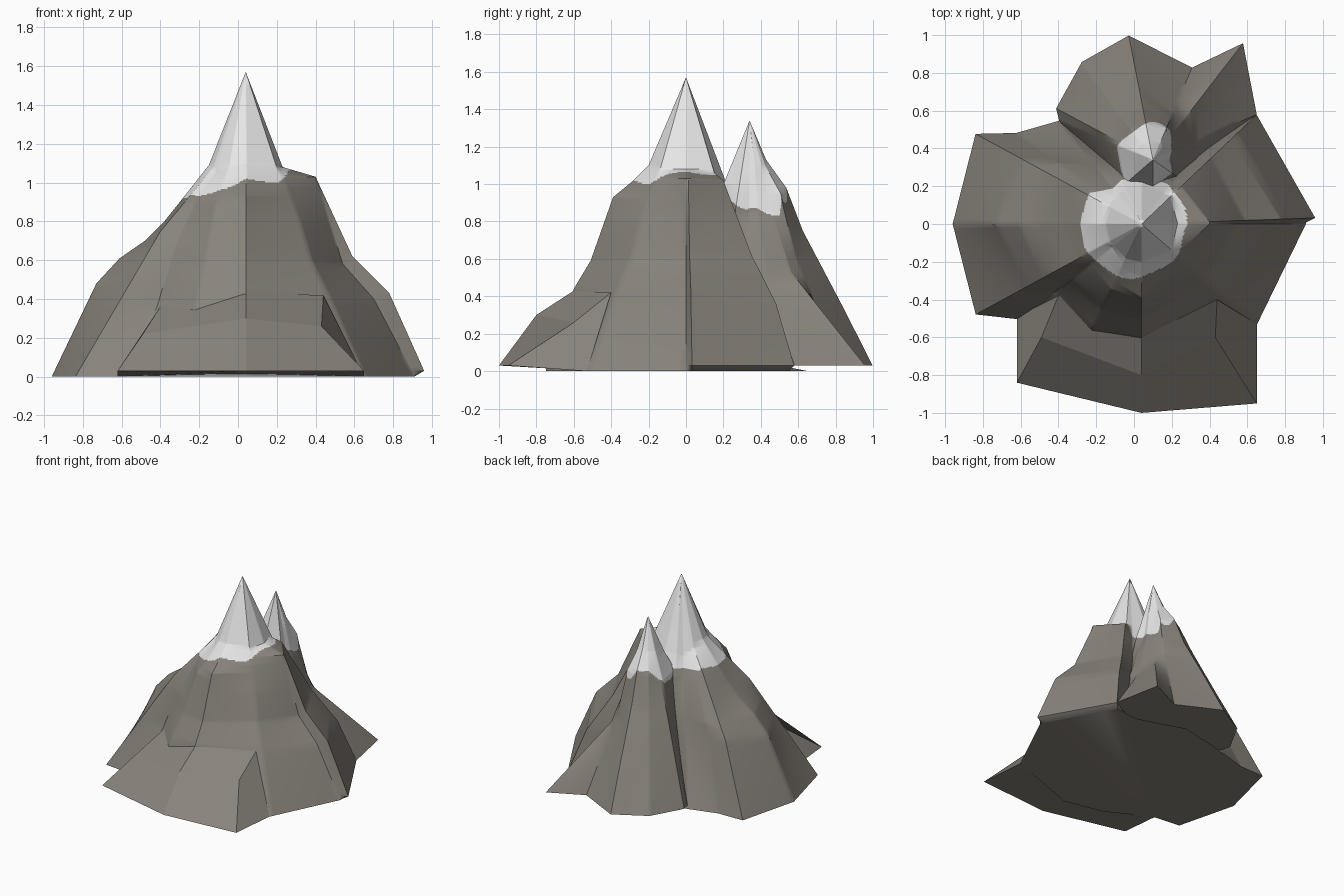
import bpy, bmesh, math

if "Cube" in bpy.data.objects:
    bpy.data.objects.remove(bpy.data.objects["Cube"])


def material(name, color):
    m = bpy.data.materials.new(name)
    m.diffuse_color = (*color, 1)
    m.use_nodes = True
    m.node_tree.nodes["Principled BSDF"].inputs["Base Color"].default_value = m.diffuse_color
    return m


ROCK = material("rock grey", (0.25, 0.228, 0.198))
SNOW = material("snow white", (0.86, 0.86, 0.86))


def finish(name, bm, angle):
    bmesh.ops.remove_doubles(bm, verts=bm.verts, dist=0.0003)
    bmesh.ops.recalc_face_normals(bm, faces=bm.faces)
    me = bpy.data.meshes.new(name)
    bm.to_mesh(me)
    bm.free()
    ob = bpy.data.objects.new(name, me)
    bpy.context.collection.objects.link(ob)
    me.materials.append(ROCK)
    me.materials.append(SNOW)
    bpy.ops.object.select_all(action='DESELECT')
    ob.select_set(True)
    bpy.context.view_layer.objects.active = ob
    bpy.ops.object.shade_smooth_by_angle(angle=math.radians(angle))
    return ob


def radius(profile, z):
    # radius of a ridge profile (top to bottom) at height z
    for (r0, z0), (r1, z1) in zip(profile, profile[1:]):
        if z1 <= z <= z0:
            return r0 + (r1 - r0) * (z0 - z) / (z0 - z1)
    return profile[-1][0]


def peak(name, centre, top, base, ridges, is_snow, n=16):
    # loft a mountain through ridge profiles placed around a centre
    ridges = [(a, [(0, top)] + p) for a, p in ridges]
    zs = {round(z, 3) for _, p in ridges for _, z in p}
    zs |= {round(base + 0.05 * i, 3) for i in range(int((top - base) / 0.05))}
    zs |= {round(0.8 + 0.008 * i, 3) for i in range(40)}  # fine rings at the snow line
    zs = sorted(z for z in zs if z >= base)
    columns = []
    for i, (a, p) in enumerate(ridges):
        b, q = ridges[(i + 1) % len(ridges)]
        for k in range(n):
            t, col = k / n, []
            for z in zs:
                ra, rb = radius(p, z), radius(q, z)
                x = (1 - t) * ra * math.cos(math.radians(a)) + t * rb * math.cos(math.radians(b))
                y = (1 - t) * ra * math.sin(math.radians(a)) + t * rb * math.sin(math.radians(b))
                col.append((centre[0] + x, centre[1] + y, z))
            columns.append(col)
    bm = bmesh.new()
    grid = [[bm.verts.new(c) for c in col[:-1]] for col in columns]
    tip = bm.verts.new((*centre, top))
    for c, d in zip(grid, grid[1:] + grid[:1]):
        for j in range(len(c) - 1):
            bm.faces.new((c[j], d[j], d[j + 1], c[j + 1]))
        bm.faces.new((c[-1], d[-1], tip))
    bm.faces.new([c[0] for c in grid][::-1])
    for f in bm.faces:
        p = f.calc_center_median()
        f.material_index = int(is_snow(p.x - centre[0], p.y - centre[1], p.z))
    return finish(name, bm, 40)


# Main peak: ridges as angle, (radius, height) from the summit down
gully = [(.21, 1.02), (.28, .87), (.38, .5), (.5, .03), (.65, 0)]
main_ridges = [
    (0, [(.19, 1.08), (.36, 1.03), (.5, .58), (.66, .4), (.87, 0)]),
    (2, [(.19, 1.08), (.36, 1.03), (.55, .62), (.74, .43), (.92, .03), (.87, 0)]),
    (43.5, [(.22, 1.06), (.29, 1.02), (.51, .62), (.70, .36), (.84, .03), (.8, 0)]),
    (54, gully), (90, gully), (115, gully),
    (128.7, [(.2, 1.0), (.33, .75), (.5, .4), (.70, 0)]),
    (144, [(.2, 1.03), (.35, .85), (.55, .6), (.82, 0)]),
    (151.5, [(.2, 1.05), (.36, .9), (.5, .75), (.72, .52), (1.0, 0)]),
    (180, [(.19, 1.09), (.34, .9), (.42, .8), (.52, .7), (.65, .61), (.77, .48), (1.0, 0)]),
    (208.6, [(.19, 1.08), (.31, .95), (.5, .75), (1.0, 0)]),
    (218, [(.2, 1.05), (.31, .93), (.47, .66), (.58, .36), (.82, 0)]),
    (245, [(.2, 1.09), (.29, .98), (.38, .88), (.5, .58), (.6, .4), (.75, 0)]),
    (270, [(.2, 1.1), (.28, 1.02), (.39, .93), (.51, .59), (.6, .44), (.75, 0)]),
    (319, [(.21, 1.08), (.28, .98), (.37, .8), (.45, .6), (.566, .42), (.81, 0)]),
]


def main_snow(x, y, z):
    a = math.atan2(y, x)
    return z > .92 and math.hypot(x, y) < .28 - .045 * math.cos(a) + .008 * math.sin(6 * a)


peak("main_peak", (.04, 0), 1.57, 0, main_ridges, main_snow)

# Smaller peak behind, steep on its right, with a spur to the back right
back_ridges = [
    (0, [(.06, 1.05), (.09, .85), (.15, .7), (.22, .5), (.35, .03)]),
    (23.6, [(.07, 1.08), (.11, .85), (.25, .45), (.6, .03)]),
    (52.3, [(.08, 1.1), (.15, .85), (.28, .53), (.78, .03)]),
    (67, [(.09, 1.1), (.18, .95), (.2, .86), (.27, .6), (.53, .03)]),
    (101, [(.09, 1.13), (.2, .98), (.29, .75), (.51, .34), (.67, .03)]),
    (126, [(.1, 1.1), (.2, .95), (.3, .72), (.48, .35), (.64, .03)]),
    (152, [(.1, 1.1), (.2, .9), (.32, .65), (.58, .03)]),
    (157, [(.1, 1.1), (.2, .9), (.3, .63), (.54, .03)]),
    (221, [(.12, 1.05), (.2, .9), (.25, .5), (.3, .03)]),
    (270, [(.14, 1.0), (.16, .87), (.18, .03)]),
    (325, [(.08, 1.05), (.13, .87), (.2, .5), (.3, .03)]),
]


def back_snow(x, y, z):
    a = math.atan2(y, x)
    low = .87 - .03 * math.sin(a) + .012 * math.sin(5 * a)
    return z > low and math.hypot(x, y) < .19 + .01 * math.sin(5 * a)


peak("back_peak", (.1, .34), 1.34, .03, back_ridges, back_snow)

# Stepped foothill at the front: left, centre and right sections
sections = [
    [(-.62, -.84, .03), (-.49, -.6, .22), (-.40, -.38, .36), (-.62, -.49, 0)],
    [(.04, -1.0, .03), (.04, -.8, .30), (.04, -.6, .43), (.04, -.5, 0)],
    [(.65, -.95, .03), (.43, -.6, .26), (.44, -.40, .42), (.65, -.53, 0)],
]
bm = bmesh.new()
rows = [[bm.verts.new(p) for p in s] for s in sections]
for a, b in zip(rows, rows[1:]):
    for j in range(4):
        k = (j + 1) % 4
        bm.faces.new((a[j], b[j], b[k], a[k]))
bm.faces.new(rows[0])
bm.faces.new(rows[2][::-1])
finish("front_foothill", bm, 6)
